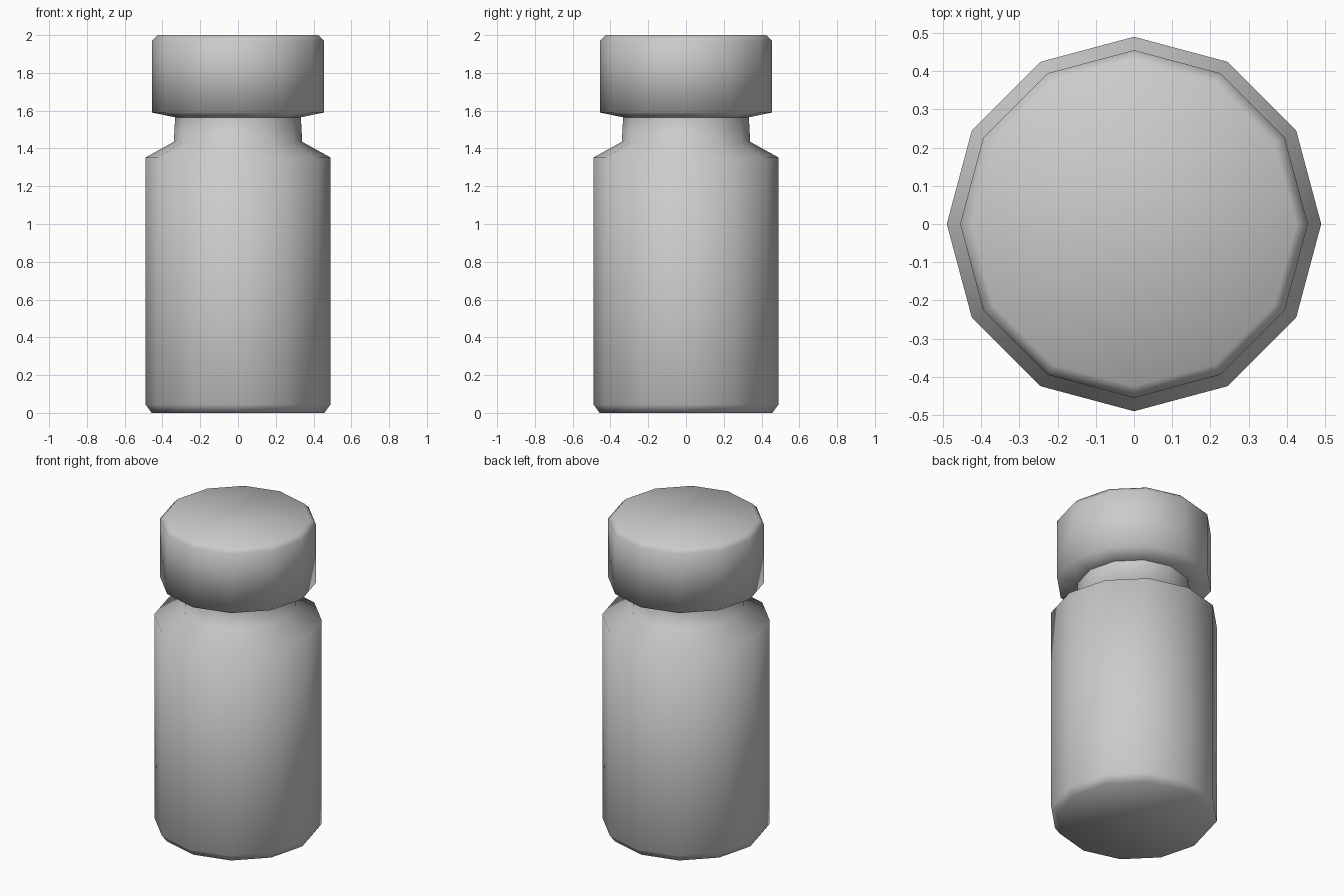
import bpy, bmesh
from math import cos, sin, pi

if "Cube" in bpy.data.objects:
    bpy.data.objects.remove(bpy.data.objects["Cube"])

SIDES = 12


def lathe(name, profile, cap_bottom=False, cap_top=False):
    """Turn a (radius, height) profile, listed upwards, into a smooth 12-sided part."""
    bm = bmesh.new()
    rings = [[bm.verts.new((r * cos(2 * pi * i / SIDES), r * sin(2 * pi * i / SIDES), z))
              for i in range(SIDES)] for r, z in profile]
    for a, b in zip(rings, rings[1:]):
        for i in range(SIDES):
            j = (i + 1) % SIDES
            bm.faces.new((a[i], a[j], b[j], b[i]))
    if cap_bottom:
        bm.faces.new(rings[0][::-1])
    if cap_top:
        bm.faces.new(rings[-1])
    for f in bm.faces:
        f.smooth = True
    mesh = bpy.data.meshes.new(name)
    bm.to_mesh(mesh)
    bm.free()
    obj = bpy.data.objects.new(name, mesh)
    bpy.context.collection.objects.link(obj)
    return obj


# Bottle: chamfered base, straight wall, sloped shoulder, neck
lathe("bottle_body", [(0.457, 0), (0.49, 0.045), (0.49, 1.352),
                      (0.34, 1.435), (0.333, 1.565)], cap_bottom=True)

# Lid: sloped underside, straight wall, chamfered top
lathe("lid", [(0.333, 1.565), (0.455, 1.59), (0.455, 1.97),
              (0.425, 2.0)], cap_top=True)
